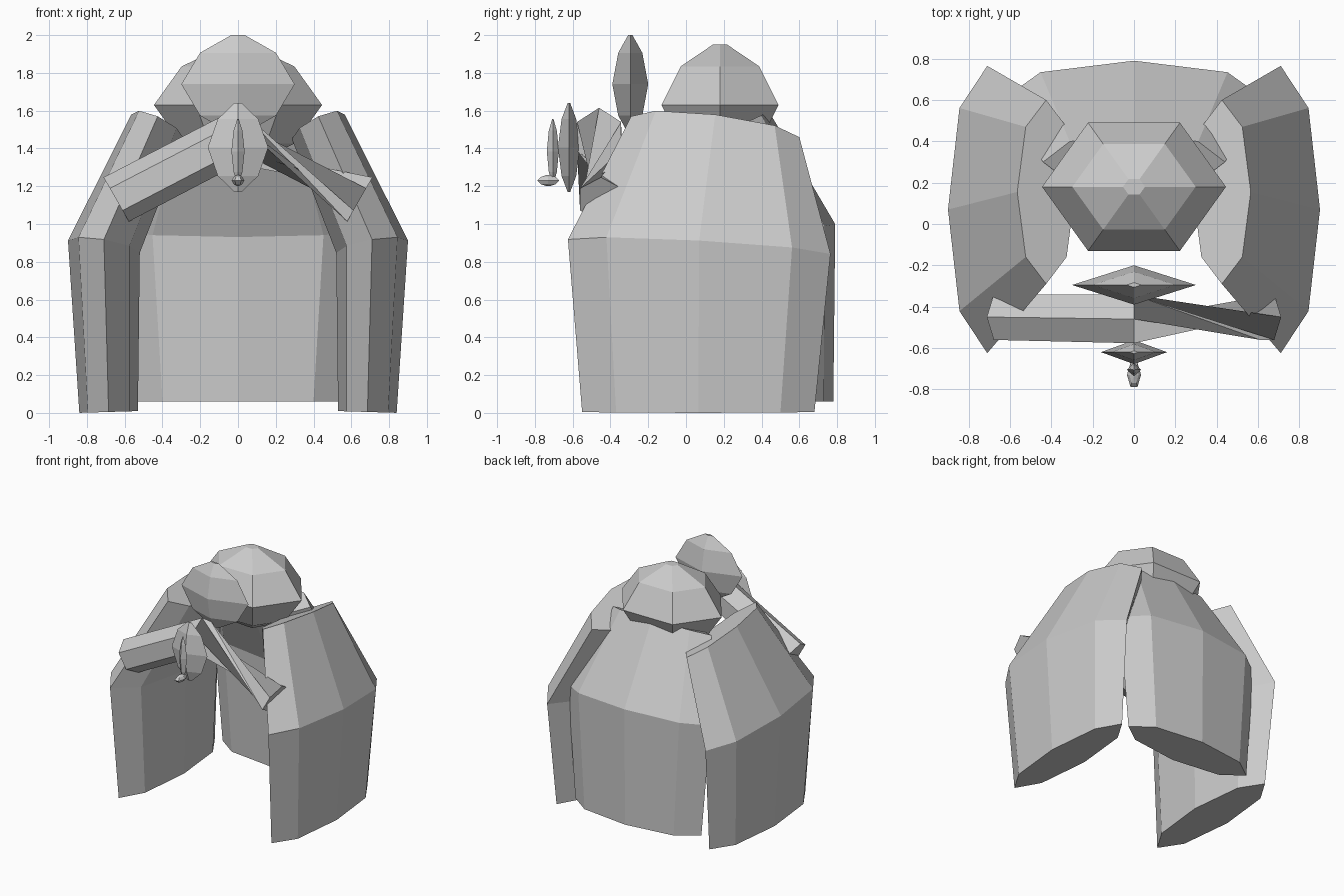
import bpy, bmesh
from math import cos, sin, pi
from mathutils import Vector

if "Cube" in bpy.data.objects:
    bpy.data.objects.remove(bpy.data.objects["Cube"])


def loft(name, rings):
    """Skin a list of equal-sized point rings and cap both ends."""
    bm = bmesh.new()
    vs = [[bm.verts.new(p) for p in r] for r in rings]
    n = len(vs[0])
    for a, b in zip(vs, vs[1:]):
        for i in range(n):
            j = (i + 1) % n
            bm.faces.new((a[i], a[j], b[j], b[i]))
    bm.faces.new(vs[0][::-1])
    bm.faces.new(vs[-1])
    bmesh.ops.recalc_face_normals(bm, faces=bm.faces)
    me = bpy.data.meshes.new(name)
    bm.to_mesh(me)
    bm.free()
    ob = bpy.data.objects.new(name, me)
    bpy.context.collection.objects.link(ob)
    return ob


def ring(c, rx, ry, n, sx=0.0, sy=0.0):
    """Ellipse of n points; sx, sy tilt it (rise per unit of x, y)."""
    pts = []
    for i in range(n):
        dx, dy = rx * cos(2 * pi * i / n), ry * sin(2 * pi * i / n)
        pts.append(Vector((c[0] + dx, c[1] + dy, c[2] + sx * dx + sy * dy)))
    return pts


def gem(name, c, rx, ry, h, n):
    """Faceted ellipsoid with tiny flat poles."""
    prof = [(-1, .12), (-.64, .67), (0, 1), (.64, .67), (1, .12)]
    return loft(name, [ring((c[0], c[1], c[2] + h * z), rx * r, ry * r, n) for z, r in prof])


# Side panels: octagonal lens sections leaning in at the top
for name, s in (("right_panel", 1), ("left_panel", -1)):
    loft(name, [
        ring((.685 * s, .065, .005), .155, .615, 8, -.03 * s, 0),
        ring((.71 * s, .07, .88), .19, .695, 8, .17 * s, -.055),
        ring((.425 * s, .155, 1.515), .14, .445, 8, .46 * s, -.124)])

# Back panel
loft("back_panel", [
    ring((0, .61, .06), .565, .17, 8),
    ring((0, .6, .965), .64, .19, 8, 0, .18),
    ring((0, .3, 1.53), .44, .14, 8, 0, .46)])

# Crown dome and front ornaments
gem("dome", (0, .18, 1.63), .445, .358, .32, 6)
gem("upper_crest", (0, -.295, 1.74), .3, .095, .26, 4)
gem("front_crest", (0, -.62, 1.405), .16, .058, .235, 4)
gem("front_ridge", (0, -.705, 1.385), .035, .032, .17, 4)
gem("front_bead", (0, -.73, 1.23), .034, .067, .03, 6)


# Front band: hexagonal bar, its right half turned by half a turn
def hexagon(c, up, ry, shift=0):
    return [Vector(c) + Vector(up) * cos(pi * (i + shift) / 3) +
            Vector((0, -ry, 0)) * (sin(pi * (i + shift) / 3)) for i in range(6)]


loft("front_band", [
    hexagon((-.645, -.45, 1.13), (-.067, 0, .117), .128),
    hexagon((0, -.46, 1.465), (0, 0, .15), .135),
    hexagon((.645, -.45, 1.13), (.067, 0, .117), .128, 3)])
